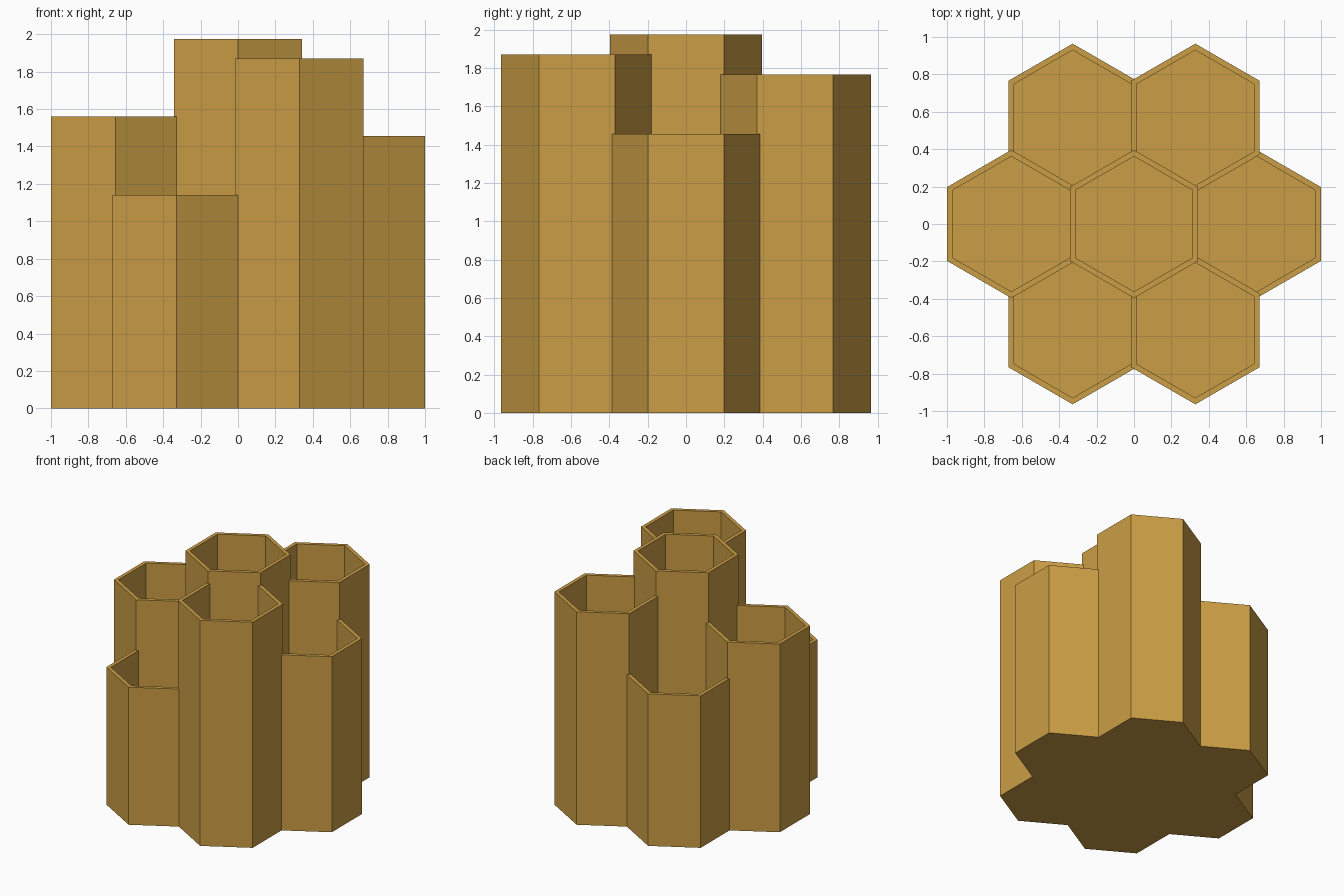
import bpy, bmesh
from math import cos, sin, pi, radians

cube = bpy.data.objects.get("Cube")
if cube:
    bpy.data.objects.remove(cube, do_unlink=True)

# One warm wood-gold colour
gold = bpy.data.materials.new("warm_gold")
gold.use_nodes = True
color = (0.60, 0.34, 0.06, 1)
gold.diffuse_color = color
bsdf = next(n for n in gold.node_tree.nodes if n.type == 'BSDF_PRINCIPLED')
bsdf.inputs["Base Color"].default_value = color
bsdf.inputs["Roughness"].default_value = 0.8

OUTER = 0.396            # outer corner radius
WALL = 0.03              # wall and floor thickness
INNER = OUTER - WALL / cos(pi / 6)
SPACING = 2 * OUTER * cos(pi / 6) - WALL   # neighbours share one wall


def hex_cup(name, x, y, height):
    """Hollow hexagonal tube with a closed floor and a flat rim."""
    bm = bmesh.new()

    def ring(radius, z):
        return [bm.verts.new((radius * cos(a), radius * sin(a), z))
                for a in (pi / 6 + i * pi / 3 for i in range(6))]

    rings = [ring(OUTER, 0), ring(OUTER, height),
             ring(INNER, height), ring(INNER, WALL)]
    for low, high in zip(rings, rings[1:]):
        for i in range(6):
            j = (i + 1) % 6
            bm.faces.new((low[i], low[j], high[j], high[i]))
    bm.faces.new(rings[0][::-1])
    bm.faces.new(rings[-1])
    bmesh.ops.recalc_face_normals(bm, faces=bm.faces)
    mesh = bpy.data.meshes.new(name)
    bm.to_mesh(mesh)
    bm.free()
    mesh.materials.append(gold)
    obj = bpy.data.objects.new(name, mesh)
    obj.location = (x, y, 0)
    bpy.context.collection.objects.link(obj)


# Central cup, then six cups around it
hex_cup("center_cup", 0, 0, 1.975)
around = [("left_cup", 1.455), ("back_left_cup", 1.765),
          ("back_right_cup", 1.26), ("right_cup", 1.56),
          ("front_right_cup", 1.14), ("front_left_cup", 1.87)]
for i, (name, height) in enumerate(around):
    angle = radians(60 * i)
    hex_cup(name, SPACING * cos(angle), SPACING * sin(angle), height)
